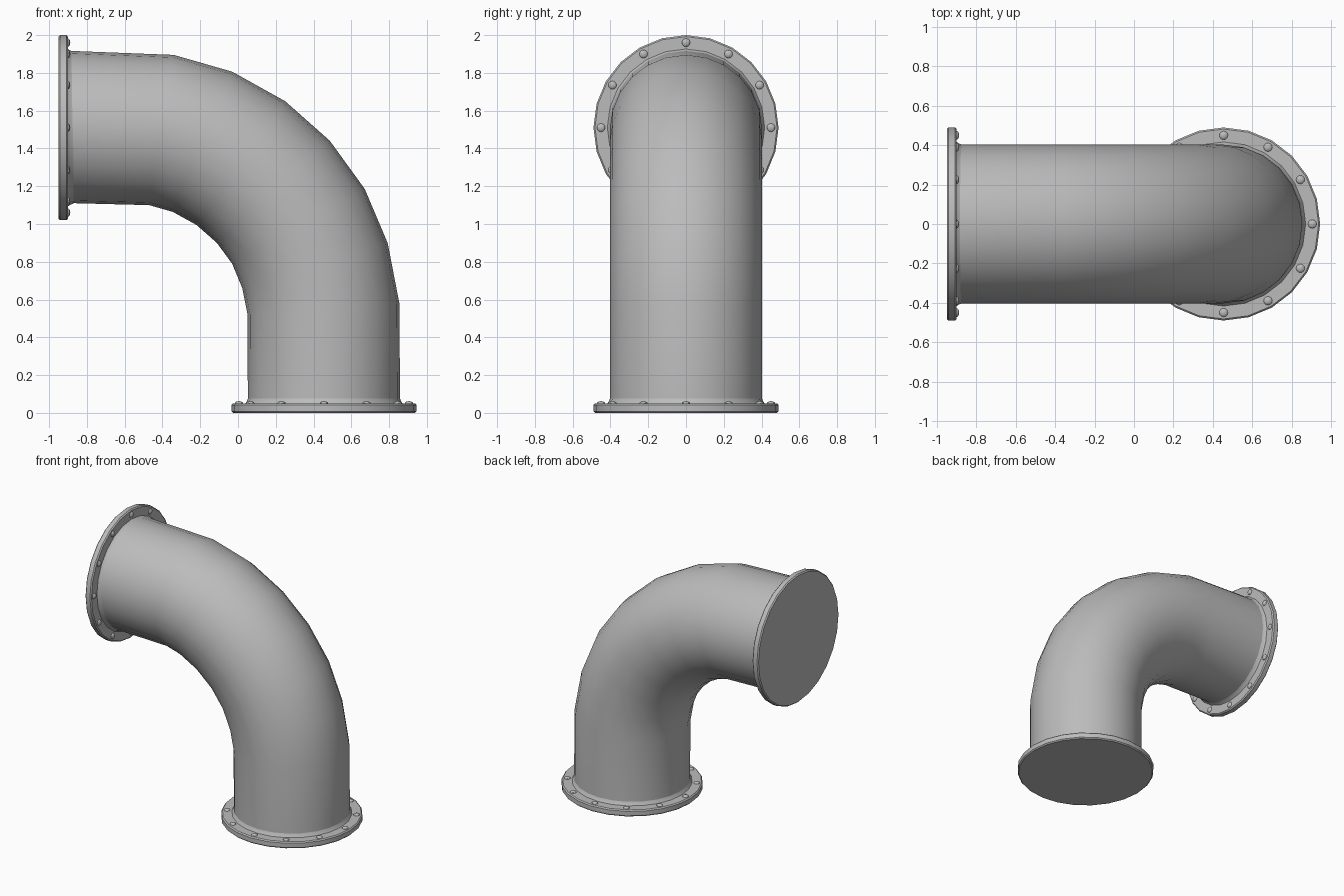
import bpy, bmesh, math
from mathutils import Matrix, Vector

cube = bpy.data.objects.get("Cube")
if cube:
    bpy.data.objects.remove(cube, do_unlink=True)

SIDES = 24
grey = bpy.data.materials.new("pipe_grey")
grey.use_nodes = True
colour = (0.5, 0.5, 0.5, 1)
grey.diffuse_color = colour
grey.node_tree.nodes["Principled BSDF"].inputs["Base Color"].default_value = colour


def finish(name, bm, matrix=None):
    """Turn a bmesh into a named, smooth shaded object."""
    bmesh.ops.recalc_face_normals(bm, faces=bm.faces)
    mesh = bpy.data.meshes.new(name)
    bm.to_mesh(mesh)
    bm.free()
    mesh.materials.append(grey)
    obj = bpy.data.objects.new(name, mesh)
    bpy.context.collection.objects.link(obj)
    if matrix:
        obj.matrix_world = matrix
    bpy.ops.object.select_all(action='DESELECT')
    obj.select_set(True)
    bpy.context.view_layer.objects.active = obj
    bpy.ops.object.shade_smooth_by_angle(angle=math.radians(30))
    return obj


def loft(rings, caps=True):
    """Skin a list of point rings, closing both ends if asked."""
    bm = bmesh.new()
    loops = [[bm.verts.new(p) for p in ring] for ring in rings]
    for a, b in zip(loops, loops[1:]):
        for i in range(SIDES):
            j = (i + 1) % SIDES
            bm.faces.new((a[i], a[j], b[j], b[i]))
    if caps:
        bm.faces.new(loops[0])
        bm.faces.new(loops[-1])
    return bm


def circle(centre, u, v, radius):
    angles = [math.tau * i / SIDES for i in range(SIDES)]
    return [centre + radius * (u * math.cos(a) + v * math.sin(a)) for a in angles]


def lathe(profile):
    return [circle(Vector((0, 0, h)), Vector((1, 0, 0)), Vector((0, 1, 0)), r)
            for r, h in profile]


# Bent pipe: inner and outer edge of each cross-section, as (x, z)
sections = [
    ((-0.90, 1.112), (-0.90, 1.916)),
    ((-0.47, 1.10), (-0.34, 1.895)),
    ((-0.345, 1.065), (-0.03, 1.805)),
    ((-0.22, 0.995), (0.25, 1.65)),
    ((-0.11, 0.90), (0.485, 1.44)),
    ((-0.03, 0.79), (0.67, 1.185)),
    ((0.02, 0.66), (0.795, 0.90)),
    ((0.05, 0.52), (0.855, 0.58)),
    ((0.052, 0.04), (0.858, 0.04)),
]
rings = []
for inner, outer in sections:
    a = Vector((inner[0], 0, inner[1]))
    b = Vector((outer[0], 0, outer[1]))
    rings.append(circle((a + b) / 2, (b - a).normalized(), Vector((0, 1, 0)), 0.403))
finish("bent_pipe", loft(rings))

# Flange, weld collar and bolt ring at each end
flange_profile = [(0.482, 0), (0.49, 0.008), (0.49, 0.042), (0.482, 0.05)]
collar_profile = [(0.418, 0.048), (0.409, 0.06), (0.402, 0.078)]
ends = {
    "bottom": Matrix.Translation((0.455, 0, 0)),
    "top": Matrix.Translation((-0.95, 0, 1.51)) @ Matrix.Rotation(math.pi / 2, 4, 'Y'),
}
for end, place in ends.items():
    finish(end + "_flange", loft(lathe(flange_profile)), place)
    finish(end + "_collar", loft(lathe(collar_profile), caps=False), place)
    bolts = bmesh.new()
    for i in range(12):
        spot = Matrix.Rotation(math.tau * i / 12, 4, 'Z') @ Matrix.Translation((0.45, 0, 0.05))
        bmesh.ops.create_uvsphere(bolts, u_segments=12, v_segments=8, radius=0.022,
                                  matrix=spot @ Matrix.Diagonal((1, 1, 0.55, 1)))
    finish(end + "_bolts", bolts, place)
